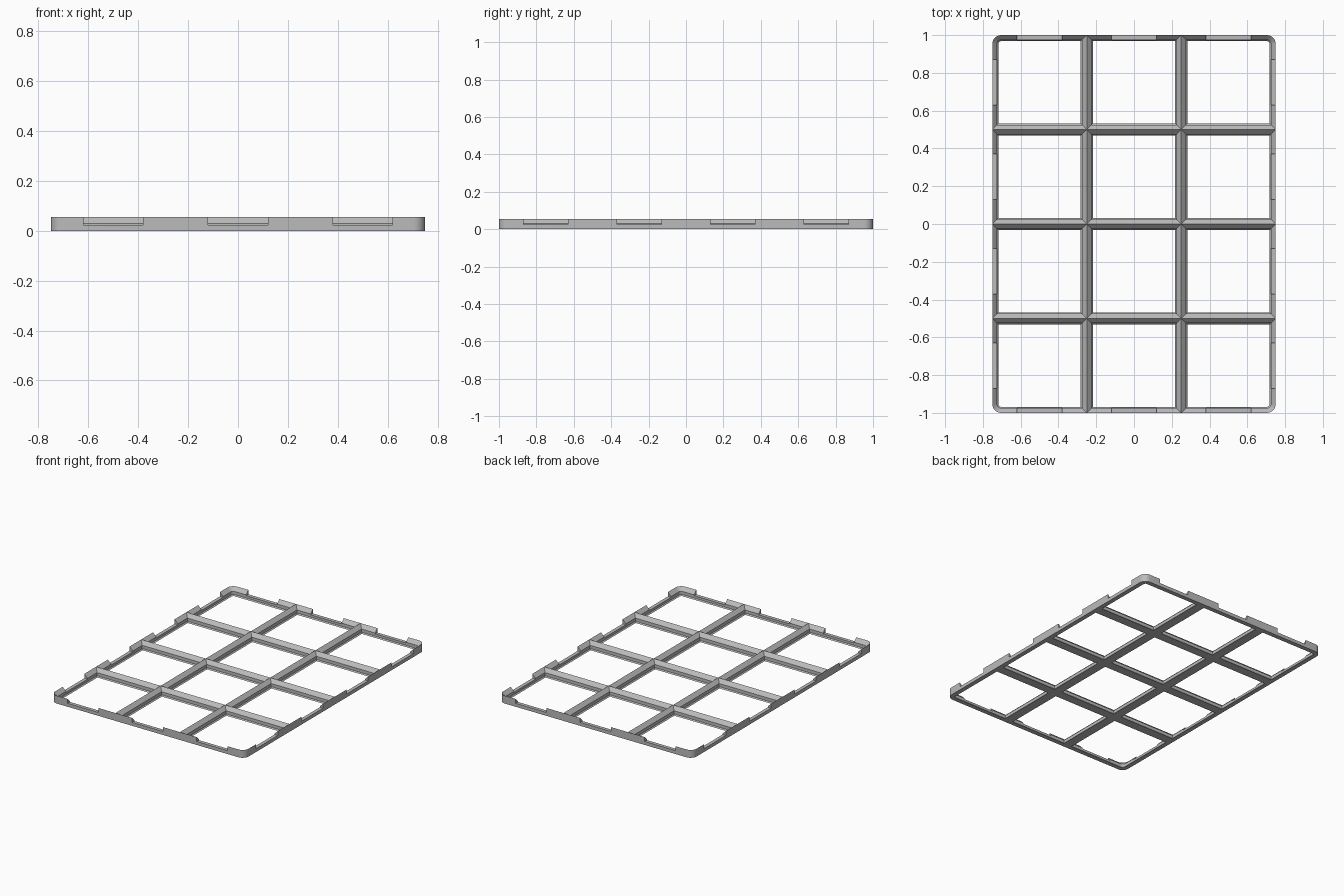
import bpy, bmesh, math

if "Cube" in bpy.data.objects:
    bpy.data.objects.remove(bpy.data.objects["Cube"])

NX, NY, CELL = 3, 4, 0.5
W, L, H = NX * CELL / 2, NY * CELL / 2, 0.055
RADIUS, SEG = 0.047, 8
# Rail profile from ridge to foot: (inset from the cell border, height)
PROFILE = [(0, H), (0.025, 0.030), (0.025, 0.008), (0.032, 0), (0, 0)]
NOTCH_LEN, NOTCH_Z = 0.24, 0.024

grey = bpy.data.materials.new("grey plastic")
grey.diffuse_color = (0.5, 0.5, 0.5, 1)
grey.use_nodes = True
grey.node_tree.nodes["Principled BSDF"].inputs["Base Color"].default_value = grey.diffuse_color


def cell_loop(i, j, inset):
    """Outline of one cell; only the corners of the whole plate are rounded."""
    cx, cy = -W + CELL * (i + 0.5), -L + CELL * (j + 0.5)
    h = CELL / 2 - inset
    pts = []
    for k, (sx, sy) in enumerate([(1, 1), (-1, 1), (-1, -1), (1, -1)]):
        outer = i == (NX - 1 if sx > 0 else 0) and j == (NY - 1 if sy > 0 else 0)
        if not outer:
            pts.append((cx + sx * h, cy + sy * h, False))
            continue
        r = RADIUS - inset
        for s in range(SEG + 1):
            a = math.pi / 2 * (k + s / SEG)
            pts.append((cx + sx * (h - r) + r * math.cos(a),
                        cy + sy * (h - r) + r * math.sin(a), True))
    return pts


def on_border(p, q):
    """True when an outline edge belongs to the outside of the plate."""
    def both(axis, lim):
        return abs(abs(p[axis]) - lim) < 1e-5 and abs(p[axis] - q[axis]) < 1e-5
    return (p[2] and q[2]) or both(0, W) or both(1, L)


# Grid of sloped rails
bm = bmesh.new()
for i in range(NX):
    for j in range(NY):
        loops = [cell_loop(i, j, d) for d, z in PROFILE]
        rings = [[bm.verts.new((p[0], p[1], z)) for p in lp]
                 for lp, (d, z) in zip(loops, PROFILE)]
        n = len(rings[0])
        for k in range(n):
            m = (k + 1) % n
            for a, b in zip(rings, rings[1:]):
                bm.faces.new((a[k], a[m], b[m], b[k]))
            # Outside wall
            if on_border(loops[0][k], loops[0][m]):
                a, b = rings[-1], rings[0]
                bm.faces.new((a[k], a[m], b[m], b[k]))
bmesh.ops.remove_doubles(bm, verts=bm.verts, dist=1e-5)
bmesh.ops.recalc_face_normals(bm, faces=bm.faces)
mesh = bpy.data.meshes.new("grid_frame")
bm.to_mesh(mesh)
bm.free()
mesh.materials.append(grey)
frame = bpy.data.objects.new("grid_frame", mesh)
bpy.context.collection.objects.link(frame)

# Clip notches at the middle of every outside cell edge
bm = bmesh.new()


def notch(x, y, sx, sy):
    r = bmesh.ops.create_cube(bm, size=1)
    bmesh.ops.scale(bm, vec=(sx, sy, 0.1), verts=r["verts"])
    bmesh.ops.translate(bm, vec=(x, y, NOTCH_Z + 0.05), verts=r["verts"])


for s in (-1, 1):
    for i in range(NX):
        notch(-W + CELL * (i + 0.5), s * L, NOTCH_LEN, 0.09)
    for j in range(NY):
        notch(s * W, -L + CELL * (j + 0.5), 0.09, NOTCH_LEN)
mesh = bpy.data.meshes.new("notch_cutter")
bm.to_mesh(mesh)
bm.free()
mesh.materials.append(grey)
cutter = bpy.data.objects.new("notch_cutter", mesh)
bpy.context.collection.objects.link(cutter)
cutter.hide_render = True
cutter.hide_set(True)

mod = frame.modifiers.new("notches", "BOOLEAN")
mod.operation = "DIFFERENCE"
mod.solver = "EXACT"
mod.object = cutter

bpy.context.view_layer.objects.active = frame
frame.select_set(True)
bpy.ops.object.modifier_apply(modifier=mod.name)
bpy.data.objects.remove(cutter)
bpy.ops.object.shade_smooth_by_angle(angle=math.radians(25))
